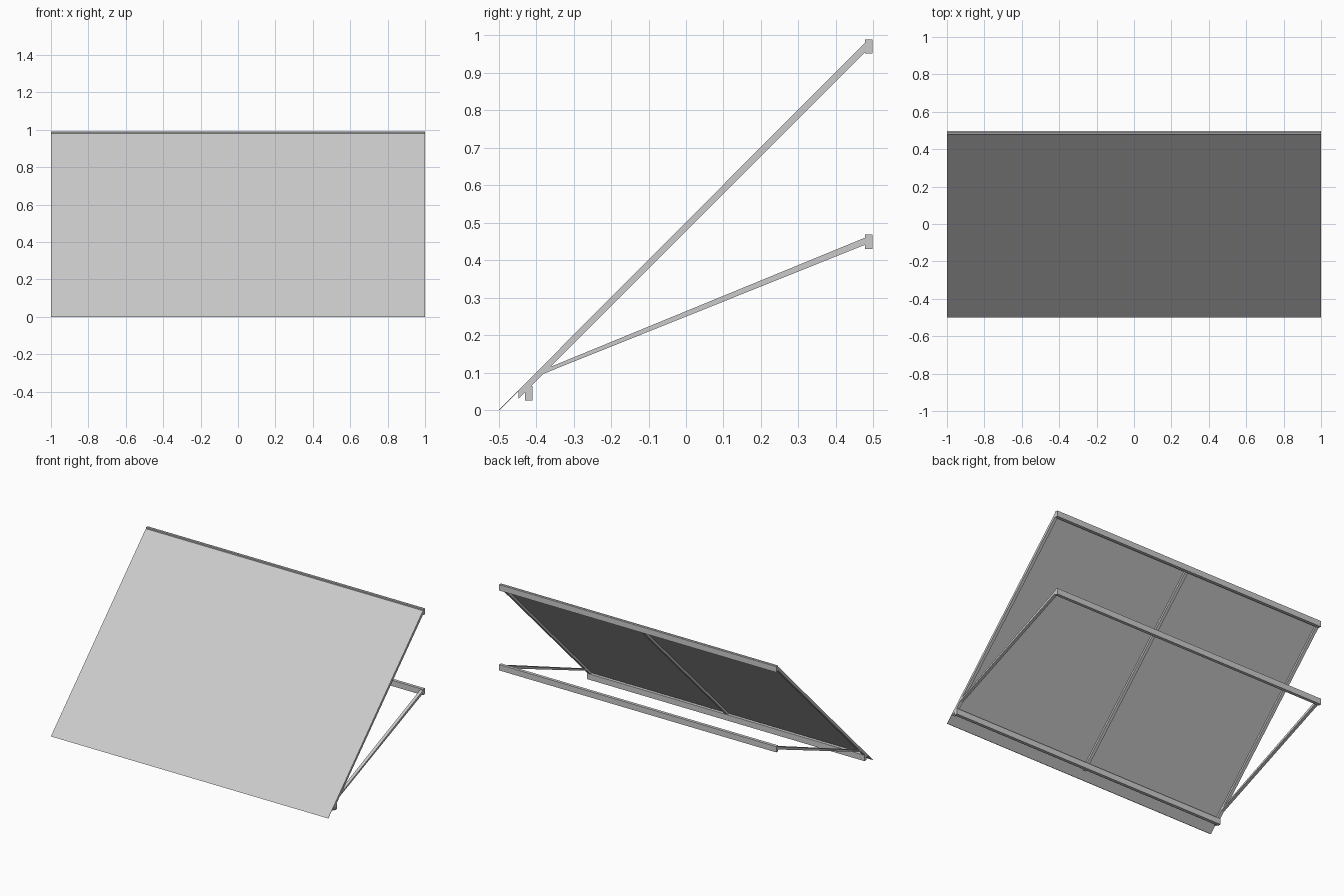
import bpy

cube = bpy.data.objects.get("Cube")
if cube:
    bpy.data.objects.remove(cube, do_unlink=True)

grey = bpy.data.materials.new("plain grey")
grey.use_nodes = True
COLOUR = (0.6, 0.6, 0.6, 1)
grey.diffuse_color = COLOUR
grey.node_tree.nodes["Principled BSDF"].inputs["Base Color"].default_value = COLOUR


def extrude_x(name, outline, x0, x1):
    """Sweep a (y, z) outline along x into a closed prism."""
    n = len(outline)
    verts = [(x, y, z) for x in (x0, x1) for y, z in outline]
    faces = [tuple(range(n))[::-1], tuple(range(n, 2 * n))]
    faces += [(i, (i + 1) % n, (i + 1) % n + n, i + n) for i in range(n)]
    mesh = bpy.data.meshes.new(name)
    mesh.from_pydata(verts, [], faces)
    mesh.materials.append(grey)
    obj = bpy.data.objects.new(name, mesh)
    bpy.context.collection.objects.link(obj)
    return obj


def beam(name, y, z, width=0.02, height=0.038):
    a, b = width / 2, height / 2
    extrude_x(name, [(y - a, z - b), (y + a, z - b), (y + a, z + b), (y - a, z + b)], -1, 1)


# Thin sloping roof sheet
extrude_x("roof_sheet", [(-0.5, 0), (-0.497, 0), (0.49, 0.987), (0.487, 0.99)], -1, 1)

# Horizontal beams
beam("top_beam", 0.488, 0.97)
beam("wall_beam", 0.488, 0.449)
beam("lower_beam", -0.42, 0.045)

# Rafters under the sheet, with plumb cut ends
BAR = 0.02
rafter = [(-0.447, 0.03), (0.48, 0.957), (0.48, 0.979), (-0.447, 0.052)]
for name, x in (("right", -1), ("middle", -BAR / 2), ("left", 1 - BAR)):
    extrude_x(name + "_rafter", rafter, x, x + BAR)

# Side struts running from the rafters to the wall beam
strut = [(-0.39, 0.093), (0.48, 0.442), (0.48, 0.461), (-0.365, 0.114)]
for name, x in (("right", -1), ("left", 1 - BAR)):
    extrude_x(name + "_strut", strut, x, x + BAR)
